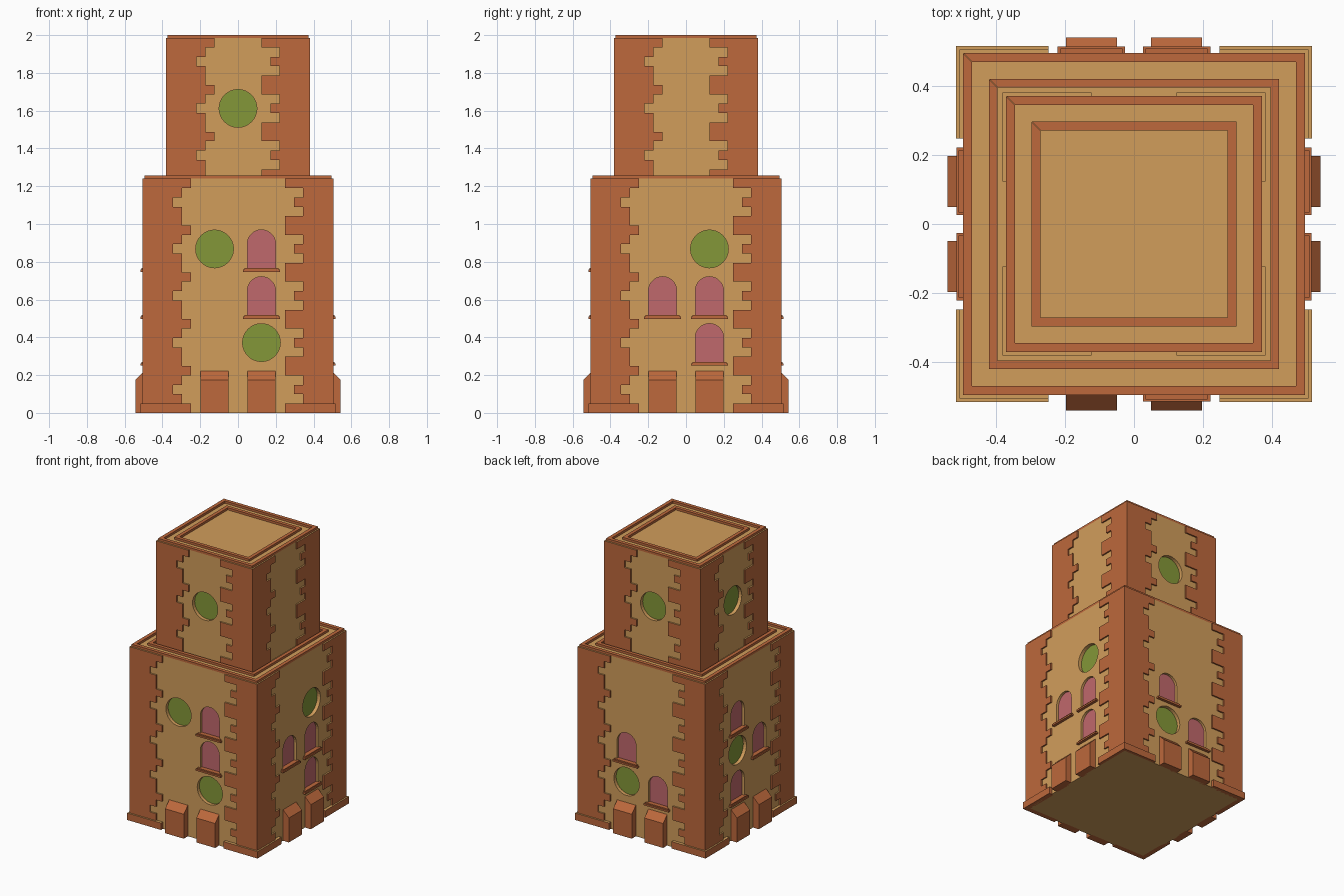
import bpy, bmesh, math
from mathutils import Matrix, Vector

if "Cube" in bpy.data.objects:
    bpy.data.objects.remove(bpy.data.objects["Cube"])

M = 0.248                      # size of one building module
LOW, UP = 2 * M, 1.5 * M       # half widths of the two tiers
LOW_TOP, UP_TOP = 5 * M, 8 * M


def material(name, rgb):
    m = bpy.data.materials.new(name)
    m.diffuse_color = (*rgb, 1)
    m.use_nodes = True
    m.node_tree.nodes["Principled BSDF"].inputs["Base Color"].default_value = m.diffuse_color
    return m


TAN = material("tan_plaster", (0.64, 0.34, 0.105))
BRICK = material("red_brick", (0.51, 0.14, 0.045))
GREEN = material("green_pane", (0.23, 0.31, 0.04))
PINK = material("pink_pane", (0.53, 0.14, 0.15))


def prism(bm, pts, vec, k=0):
    """Extrude a 3D outline along vec, turned to side k (front, right, back, left)."""
    rot = Matrix.Rotation(k * math.pi / 2, 3, 'Z')
    v = Vector(vec)
    a = [bm.verts.new(rot @ Vector(p)) for p in pts]
    b = [bm.verts.new(rot @ (Vector(p) + v)) for p in pts]
    bm.faces.new(a)
    bm.faces.new(b[::-1])
    n = len(a)
    for i in range(n):
        bm.faces.new((a[i], b[i], b[(i + 1) % n], a[(i + 1) % n]))


def box(bm, x0, x1, y0, y1, z0, z1, k=0):
    prism(bm, [(x0, y0, z0), (x1, y0, z0), (x1, y1, z0), (x0, y1, z0)], (0, 0, z1 - z0), k)


def finish(name, bm, *mats, tan_tops=False):
    bmesh.ops.recalc_face_normals(bm, faces=bm.faces[:])
    if tan_tops:
        for f in bm.faces:
            f.material_index = 1 if f.normal.z > 0.9 else 0
    me = bpy.data.meshes.new(name)
    bm.to_mesh(me)
    bm.free()
    for m in mats:
        me.materials.append(m)
    ob = bpy.data.objects.new(name, me)
    bpy.context.collection.objects.link(ob)
    return ob


def circle(u, z, r=0.1, n=32):
    return [(u + r * math.cos(2 * math.pi * i / n), z + r * math.sin(2 * math.pi * i / n)) for i in range(n)]


def arch(u, z0, w=0.075, n=14):
    """Round-headed window outline standing on a module floor at z0."""
    spring = z0 + 0.15
    top = [(u + w * math.cos(math.pi * i / n), spring + w * math.sin(math.pi * i / n)) for i in range(n + 1)]
    return [(u - w, z0 + 0.02), (u + w, z0 + 0.02)] + top


# Openings per side: (column, row), column -1 is left seen from outside
ROUNDS = {0: [(1, 1), (-1, 3)], 1: [(1, 3)], 2: [(-1, 1)], 3: [(-1, 2)]}
ARCHES = {0: [(1, 2), (1, 3)], 1: [(1, 1), (-1, 2), (1, 2)],
          2: [(1, 1), (-1, 2)], 3: [(-1, 1), (1, 2), (-1, 3)]}
UPPER_ROUNDS = (0, 2, 3)

cut, green, pink, sills, doors = (bmesh.new() for _ in range(5))


def opening(outline, half, pane, k, depth):
    prism(cut, [(u, -half - 0.02, z) for u, z in outline], (0, 0.02 + depth, 0), k)
    prism(pane, [(u, -half + depth - 0.003, z) for u, z in outline], (0, 0.004, 0), k)


for k in range(4):
    for c, r in ROUNDS[k]:
        opening(circle(c * M / 2, (r + 0.5) * M), LOW, green, k, 0.028)
    for c, r in ARCHES[k]:
        u, z = c * M / 2, r * M
        opening(arch(u, z), LOW, pink, k, 0.02)
        # sill: wide ledge with a narrower upper step
        box(sills, u - 0.098, u + 0.098, -LOW - 0.020, -LOW + 0.02, z + 0.002, z + 0.014, k)
        box(sills, u - 0.090, u + 0.090, -LOW - 0.014, -LOW + 0.02, z + 0.014, z + 0.022, k)
    if k in UPPER_ROUNDS:
        opening(circle(0, 6.5 * M), UP, green, k, 0.028)
    # doors with a sloping top
    for u in (-M / 2, M / 2):
        prof = [(-LOW + 0.01, 0), (-0.542, 0), (-0.542, 0.175), (-LOW, 0.222), (-LOW + 0.01, 0.222)]
        prism(doors, [(u - 0.074, y, z) for y, z in prof], (0.148, 0, 0), k)

# Tier bodies with recesses cut out
cutter = finish("recess_cutter", cut)
cutter.hide_render = True
for name, half, z0, z1 in (("lower_tier_wall", LOW, 0, LOW_TOP), ("upper_tier_wall", UP, LOW_TOP, UP_TOP)):
    bm = bmesh.new()
    box(bm, -half, half, -half, half, z0, z1)
    ob = finish(name, bm, TAN)
    mod = ob.modifiers.new("recesses", 'BOOLEAN')
    mod.object, mod.operation, mod.solver = cutter, 'DIFFERENCE', 'EXACT'
    bpy.context.view_layer.objects.active = ob
    bpy.ops.object.modifier_apply(modifier=mod.name)
bpy.data.objects.remove(cutter)

finish("round_panes", green, GREEN)
finish("arched_panes", pink, PINK)
finish("window_sills", sills, BRICK)
finish("doors", doors, BRICK)

# Corner bricks: L-shaped courses, five per module, toothed inner ends
LEFT_GAP = (1, 1, 2, 1, 0)     # bottom to top, in steps of 0.048
RIGHT_GAP = (0, 2, 1, 2, 0)
COURSE = M / 5
for name, half, z0, modules, inner in (("lower_corner_bricks", LOW, 0, 5, M),
                                       ("upper_corner_bricks", UP, LOW_TOP, 3, M / 2)):
    bm = bmesh.new()
    for i in range(modules * 5):
        base = i == 0 and z0 == 0
        h = half + (0.021 if base else 0.01)
        a = inner + (0 if base else 0.048 * RIGHT_GAP[i % 5])
        b = inner + (0 if base else 0.048 * LEFT_GAP[i % 5])
        t, z = half - 0.015, z0 + i * COURSE
        for k in range(4):
            prism(bm, [(a, -h, z), (h, -h, z), (h, -b, z), (t, -b, z), (t, -t, z), (a, -t, z)],
                  (0, 0, COURSE), k)
    finish(name, bm, BRICK, TAN, tan_tops=True)

# Raised brick lips around both flat roofs: an outer and an inner ring
for name, half, z in (("lower_roof_lips", LOW, LOW_TOP), ("upper_roof_lips", UP, UP_TOP)):
    bm = bmesh.new()
    for o, w in ((half, 0.026), (half - 0.075, 0.025)):
        i = o - w
        for k in range(4):
            prism(bm, [(-o, -o, z), (o, -o, z), (i, -i, z), (-i, -i, z)], (0, 0, 0.016), k)
    finish(name, bm, BRICK)
